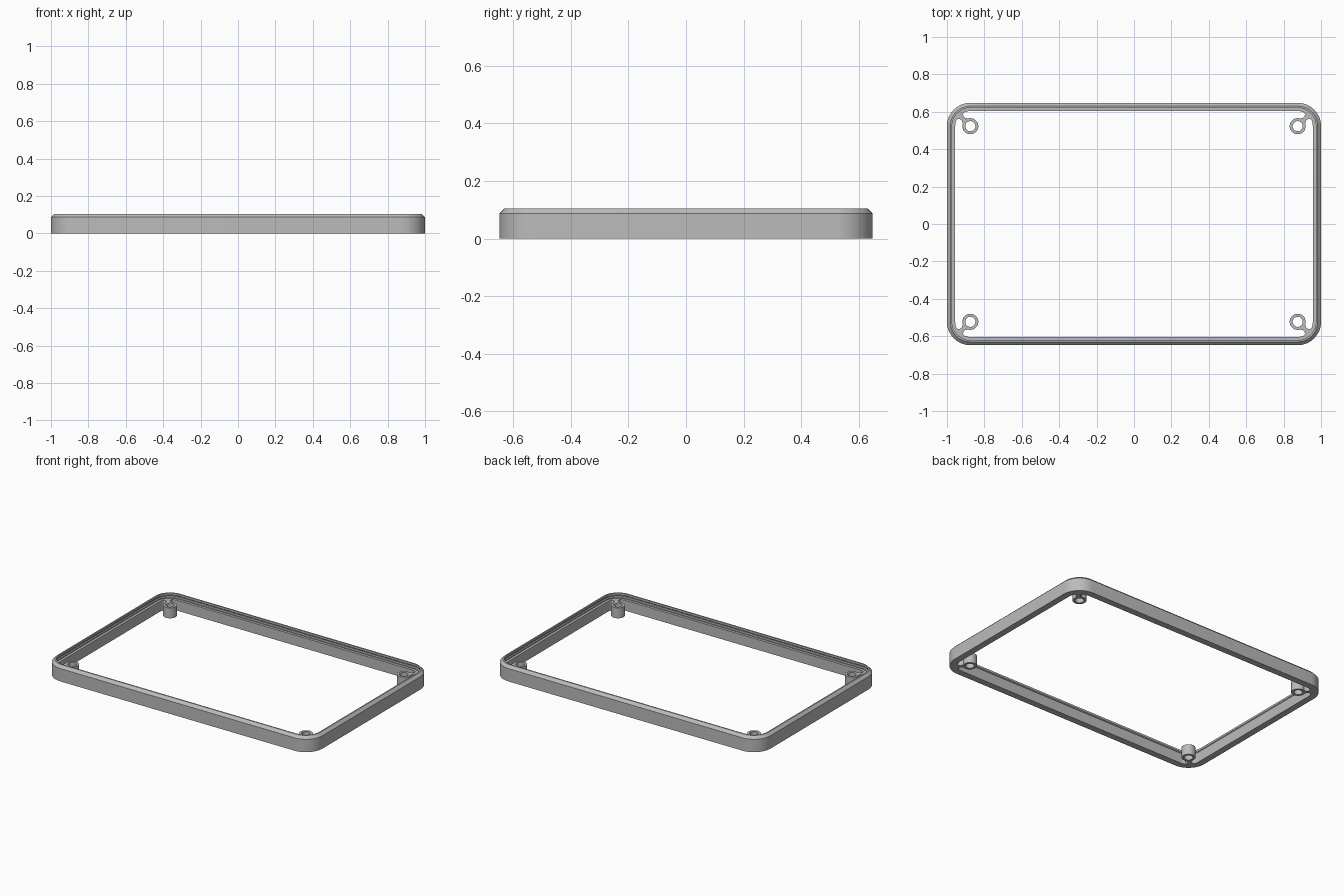
import bpy, bmesh
from math import sin, cos, pi

cube = bpy.data.objects.get("Cube")
if cube:
    bpy.data.objects.remove(cube, do_unlink=True)

HALF_X, HALF_Y, RADIUS = 1.0, 0.648, 0.125
CX, CY = HALF_X - RADIUS, HALF_Y - RADIUS   # corner centre, also screw post centre
LEDGE = 0.07                                # height of the inner ledge and posts

grey = bpy.data.materials.new("plain grey")
grey.use_nodes = True
colour = (0.5, 0.5, 0.5, 1)
grey.diffuse_color = colour
grey.node_tree.nodes["Principled BSDF"].inputs["Base Color"].default_value = colour


def finish(name, bm, mirrored=False):
    bmesh.ops.recalc_face_normals(bm, faces=bm.faces)
    mesh = bpy.data.meshes.new(name)
    bm.to_mesh(mesh)
    bm.free()
    obj = bpy.data.objects.new(name, mesh)
    bpy.context.collection.objects.link(obj)
    mesh.materials.append(grey)
    if mirrored:
        mod = obj.modifiers.new("four corners", 'MIRROR')
        mod.use_axis = (True, True, False)
        mod.use_mirror_merge = False
    bpy.ops.object.select_all(action='DESELECT')
    obj.select_set(True)
    bpy.context.view_layer.objects.active = obj
    bpy.ops.object.shade_smooth_by_angle(angle=pi / 6)
    return obj


def arc(cx, cy, r, start, end, steps):
    angles = [start + (end - start) * i / steps for i in range(steps + 1)]
    return [(cx + r * cos(a), cy + r * sin(a)) for a in angles]


def bridge_loops(bm, loops):
    # Join a closed series of closed loops with quads
    rings = [[bm.verts.new(p) for p in loop] for loop in loops]
    n = len(rings[0])
    for k, a in enumerate(rings):
        b = rings[(k + 1) % len(rings)]
        for i in range(n):
            j = (i + 1) % n
            bm.faces.new((a[i], a[j], b[j], b[i]))


def rounded_rectangle(inset, z):
    points = []
    for k, (sx, sy) in enumerate([(1, 1), (-1, 1), (-1, -1), (1, -1)]):
        points += arc(sx * CX, sy * CY, RADIUS - inset, k * pi / 2, (k + 1) * pi / 2, 12)
    return [(x, y, z) for x, y in points]


# Bezel frame: wall section as (inset, height), with chamfer, snap groove and ledge
section = [(0, 0), (0, 0.087), (0.018, 0.105), (0.027, 0.105), (0.027, 0.092),
           (0.022, 0.087), (0.022, 0.082), (0.027, 0.077), (0.027, LEDGE),
           (0.044, LEDGE), (0.044, 0)]
bm = bmesh.new()
bridge_loops(bm, [rounded_rectangle(d, z) for d, z in section])
finish("bezel_frame", bm)

# Screw posts: hollow tubes at the four corners
bm = bmesh.new()
tube = [(0.043, 0), (0.043, LEDGE), (0.027, LEDGE), (0.027, 0)]
bridge_loops(bm, [[(x, y, z) for x, y in arc(CX, CY, r, 0, 2 * pi, 32)[:-1]]
                  for r, z in tube])
finish("screw_posts", bm, mirrored=True)

# Corner webs: tie each post to the frame, leaving a rounded slot on either side
slot = arc(0.062, 0.02, 0.019, pi, 0, 10)
outline = slot + arc(0, 0, 0.09, 0.22, pi / 2 - 0.22, 10)
outline += [(y, x) for x, y in reversed(slot)]
outline += arc(0, 0, 0.036, pi / 2 - 0.2, 0.2, 8)
bm = bmesh.new()
face = bm.faces.new([bm.verts.new((CX + x, CY + y, 0)) for x, y in outline])
top = bmesh.ops.extrude_face_region(bm, geom=[face], use_keep_orig=True)
bmesh.ops.translate(bm, vec=(0, 0, LEDGE),
                    verts=[v for v in top["geom"] if isinstance(v, bmesh.types.BMVert)])
finish("corner_webs", bm, mirrored=True)
